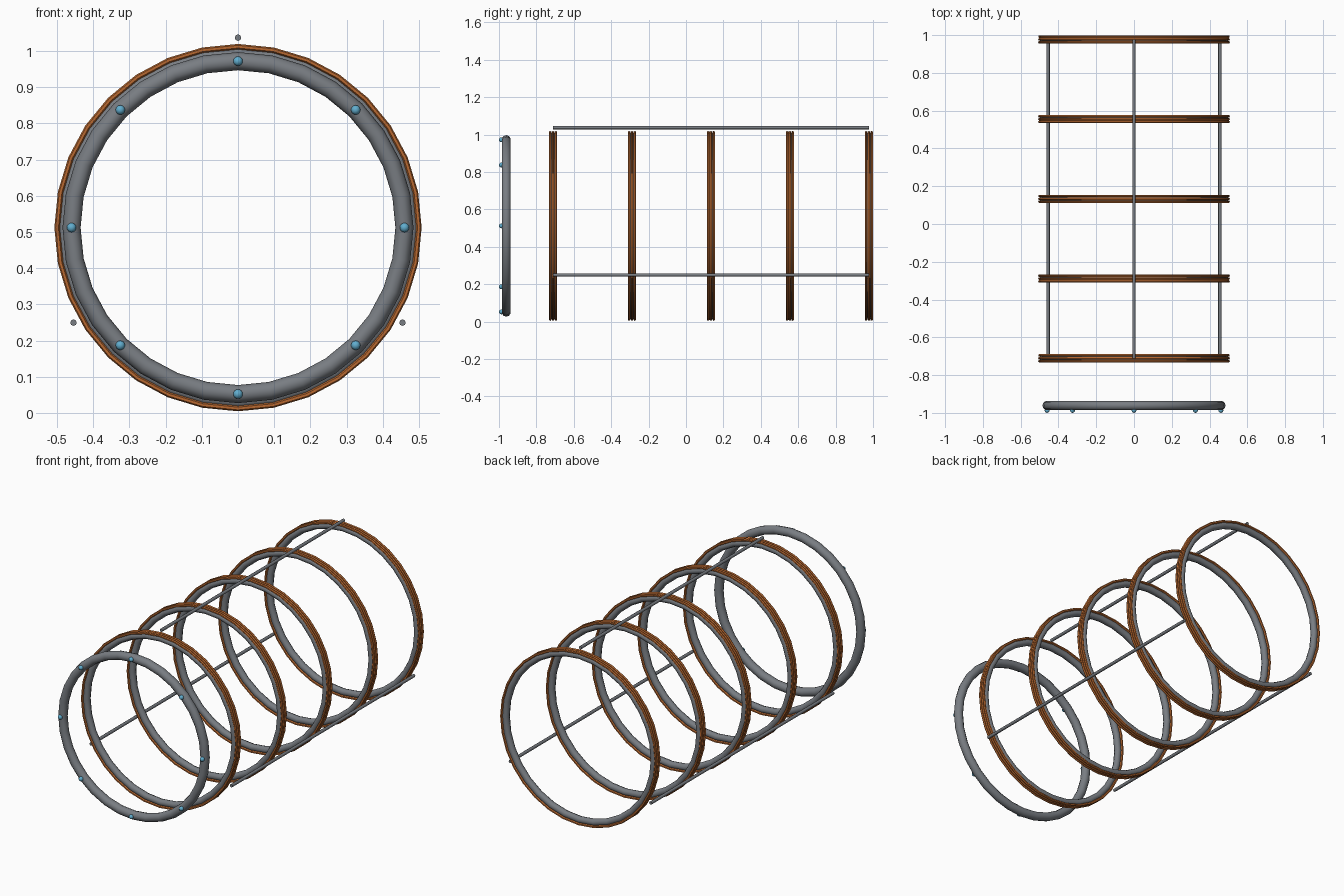
import bpy
import math
from mathutils import Vector

if "Cube" in bpy.data.objects:
    bpy.data.objects.remove(bpy.data.objects["Cube"])

CZ = 0.512  # height of the shared axis


def material(name, rgb):
    m = bpy.data.materials.new(name)
    m.diffuse_color = (*rgb, 1)
    m.use_nodes = True
    m.node_tree.nodes["Principled BSDF"].inputs["Base Color"].default_value = m.diffuse_color
    return m


steel = material("steel grey", (0.19, 0.205, 0.225))
copper = material("copper", (0.48, 0.14, 0.03))
blue = material("light blue", (0.12, 0.42, 0.62))


def finish(name, mat):
    ob = bpy.context.object
    ob.name = name
    ob.data.materials.append(mat)
    bpy.ops.object.shade_smooth_by_angle(angle=math.radians(50))
    return ob


def ring(name, y, major, minor, sides, mat):
    bpy.ops.mesh.primitive_torus_add(
        location=(0, y, CZ), rotation=(math.pi / 2, 0, 0),
        major_radius=major, minor_radius=minor,
        major_segments=32, minor_segments=sides)
    return finish(name, mat)


def on_circle(radius, degrees, y):
    a = math.radians(degrees)
    return Vector((radius * math.cos(a), y, CZ + radius * math.sin(a)))


# Entry ring with eight sensor beads
ring("entry_ring", -0.961, 0.46, 0.025, 10, steel)
for i in range(8):
    bpy.ops.mesh.primitive_uv_sphere_add(
        segments=12, ring_count=8, radius=0.013,
        location=on_circle(0.46, i * 45, -0.987))
    finish(f"sensor_bead_{i + 1}", blue)

# Five coils: steel core wrapped by three copper strands
FIRST, LAST = -0.711, 0.9775
for i in range(5):
    y = FIRST + (LAST - FIRST) * i / 4
    ring(f"coil_core_{i + 1}", y, 0.48, 0.02, 8, steel)
    for j in (-1, 0, 1):
        ring(f"coil_strand_{i + 1}_{j + 2}", y + j * 0.015, 0.5, 0.0075, 6, copper)

# Three long rods outside the coils
for i, deg in enumerate((90, 210, 330)):
    bpy.ops.mesh.primitive_cylinder_add(
        vertices=8, radius=0.009, depth=LAST - FIRST,
        location=on_circle(0.525, deg, (FIRST + LAST) / 2),
        rotation=(math.pi / 2, 0, 0))
    finish(f"support_rod_{i + 1}", steel)
